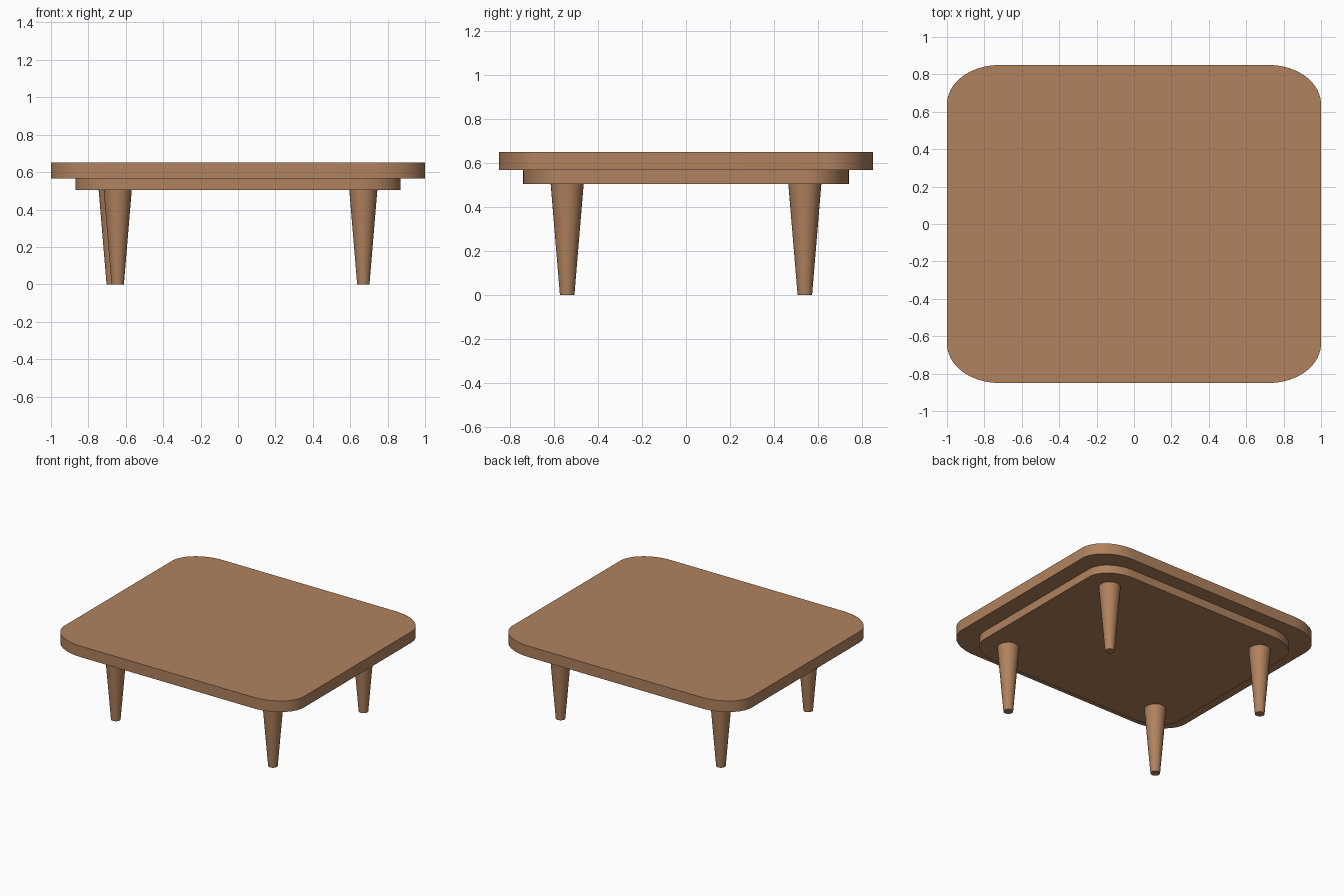
import bpy, bmesh, math

if "Cube" in bpy.data.objects:
    bpy.data.objects.remove(bpy.data.objects["Cube"])

wood = bpy.data.materials.new("warm wood")
wood.diffuse_color = (0.434, 0.223, 0.112, 1)
wood.use_nodes = True
wood.node_tree.nodes["Principled BSDF"].inputs["Base Color"].default_value = wood.diffuse_color


def finish(name, bm):
    bmesh.ops.recalc_face_normals(bm, faces=bm.faces)
    mesh = bpy.data.meshes.new(name)
    bm.to_mesh(mesh)
    bm.free()
    mesh.materials.append(wood)
    obj = bpy.data.objects.new(name, mesh)
    bpy.context.collection.objects.link(obj)
    bpy.ops.object.select_all(action='DESELECT')
    obj.select_set(True)
    bpy.context.view_layer.objects.active = obj
    bpy.ops.object.shade_smooth_by_angle(angle=math.radians(35))
    return obj


def slab(name, hx, hy, rx, ry, z0, z1, steps=16):
    """Rectangle with elliptical corners, extruded upwards."""
    bm = bmesh.new()
    verts = []
    for q, (sx, sy) in enumerate([(1, 1), (-1, 1), (-1, -1), (1, -1)]):
        for i in range(steps + 1):
            a = (q + i / steps) * math.pi / 2
            verts.append(bm.verts.new((sx * (hx - rx) + rx * math.cos(a),
                                       sy * (hy - ry) + ry * math.sin(a), z0)))
    face = bm.faces.new(verts)
    ext = bmesh.ops.extrude_face_region(bm, geom=[face], use_keep_orig=True)
    top = [v for v in ext["geom"] if isinstance(v, bmesh.types.BMVert)]
    bmesh.ops.translate(bm, verts=top, vec=(0, 0, z1 - z0))
    return finish(name, bm)


def leg(name, x, y, height=0.505):
    """Round leg tapering to the foot."""
    bm = bmesh.new()
    bmesh.ops.create_cone(bm, cap_ends=True, segments=32, radius1=0.033,
                          radius2=0.075, depth=height)
    bmesh.ops.translate(bm, verts=bm.verts, vec=(0, 0, height / 2))
    finish(name, bm).location = (x, y, 0)


# Table top and the smaller board beneath it
slab("table_top", 1.0, 0.85, 0.28, 0.21, 0.567, 0.65)
slab("under_board", 0.87, 0.74, 0.244, 0.183, 0.505, 0.567)

# Legs: the front left one stands slightly further in
for name, x, y in [("front_left_leg", -0.643, -0.54), ("front_right_leg", 0.67, -0.54),
                   ("back_left_leg", -0.67, 0.54), ("back_right_leg", 0.67, 0.54)]:
    leg(name, x, y)
